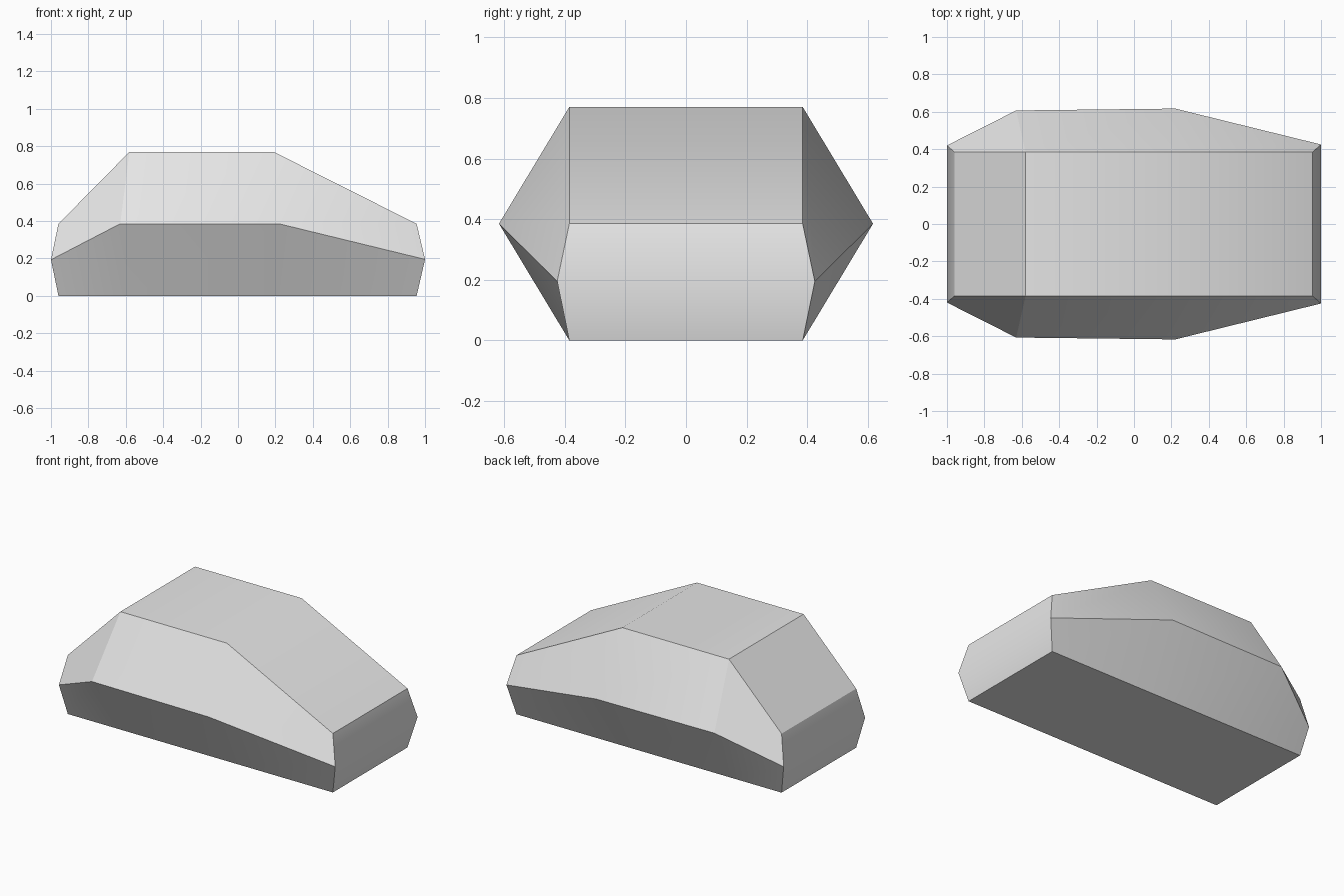
import bpy
import bmesh
import math

cube = bpy.data.objects.get("Cube")
if cube:
    bpy.data.objects.remove(cube, do_unlink=True)

# Body dimensions
HALF = 0.385
WAIST = 0.385
ROOF = 0.77

# Stations from tail to nose: base x, ridge (x, y, z), upper edge (x, z)
stations = [
    (-0.96, (-1.0, 0.42, 0.193), (-0.96, WAIST)),
    (-0.58, (-0.63, 0.607, WAIST), (-0.58, ROOF)),
    (0.19, (0.22, 0.617, WAIST), (0.19, ROOF)),
    (0.955, (1.0, 0.425, 0.195), (0.955, WAIST)),
]

# One six-sided ring per station, running around the body
bm = bmesh.new()
rings = []
for base_x, (rx, ry, rz), (ux, uz) in stations:
    ring = [(base_x, -HALF, 0), (rx, -ry, rz), (ux, -HALF, uz),
            (ux, HALF, uz), (rx, ry, rz), (base_x, HALF, 0)]
    rings.append([bm.verts.new(p) for p in ring])

# Skin between neighbouring rings
for a, b in zip(rings, rings[1:]):
    for i in range(6):
        j = (i + 1) % 6
        bm.faces.new((a[i], b[i], b[j], a[j]))

# End panels, each folded at its middle
for r in (rings[0], rings[-1]):
    bm.faces.new((r[0], r[1], r[4], r[5]))
    bm.faces.new((r[1], r[2], r[3], r[4]))

bmesh.ops.recalc_face_normals(bm, faces=bm.faces)
mesh = bpy.data.meshes.new("body_shell")
bm.to_mesh(mesh)
bm.free()

body = bpy.data.objects.new("body_shell", mesh)
bpy.context.collection.objects.link(body)

# Plain grey surface
grey = bpy.data.materials.new("light_grey")
grey.use_nodes = True
colour = (0.8, 0.8, 0.8, 1)
grey.diffuse_color = colour
grey.node_tree.nodes["Principled BSDF"].inputs["Base Color"].default_value = colour
mesh.materials.append(grey)

# Soft shading across shallow folds, crisp elsewhere
bpy.ops.object.select_all(action="DESELECT")
body.select_set(True)
bpy.context.view_layer.objects.active = body
bpy.ops.object.shade_smooth_by_angle(angle=math.radians(30))
